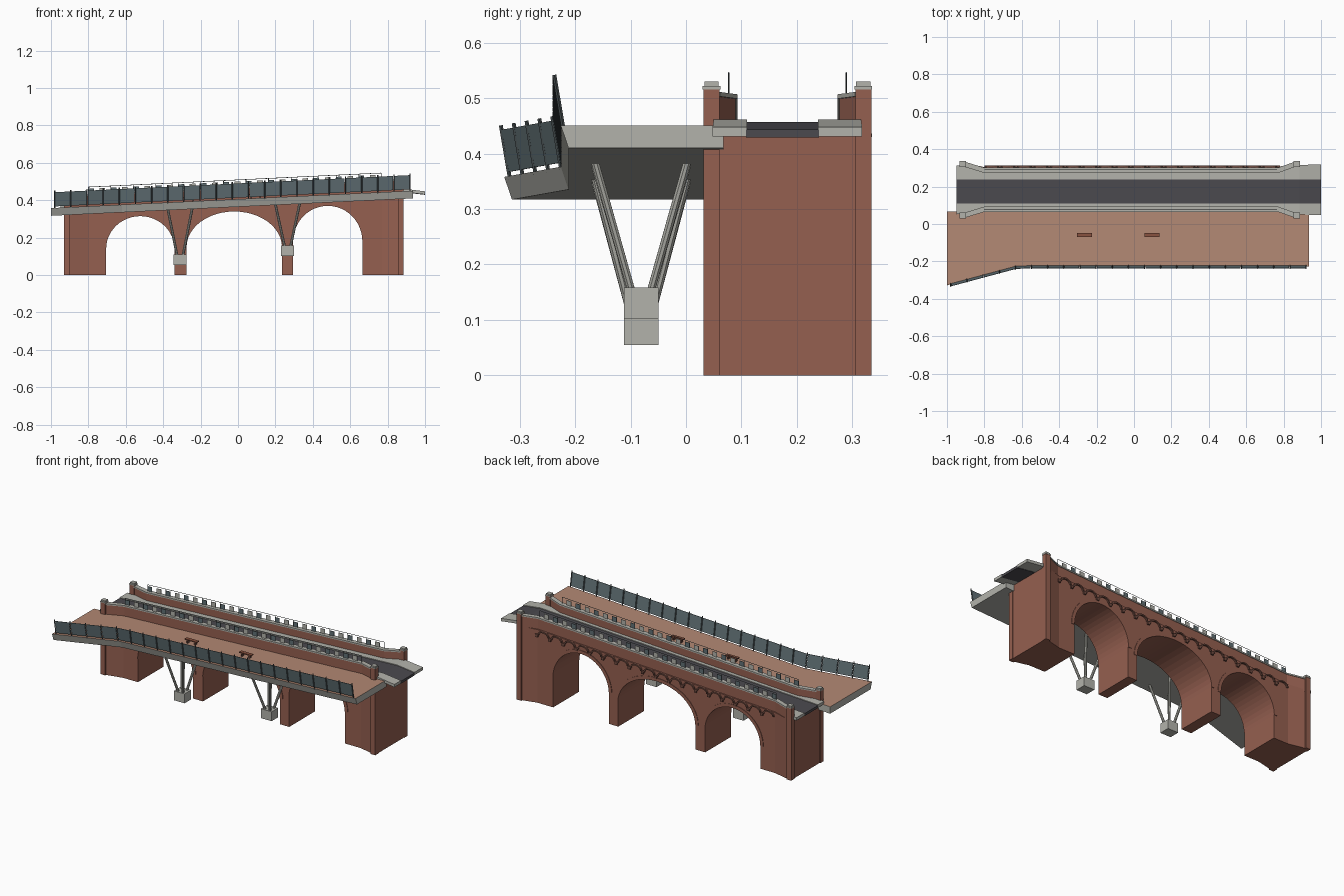
import bpy, bmesh, math
from mathutils import Vector

if "Cube" in bpy.data.objects:
    bpy.data.objects.remove(bpy.data.objects["Cube"])

SLOPE = 0.048


def rise(x, base):
    return base + SLOPE * x


def material(name, r, g, b):
    m = bpy.data.materials.new(name)
    m.use_nodes = True
    m.diffuse_color = (r, g, b, 1)
    m.node_tree.nodes["Principled BSDF"].inputs["Base Color"].default_value = (r, g, b, 1)
    return m


BRICK = material("red brick", 0.30, 0.115, 0.08)
DARK_BRICK = material("dark brick", 0.17, 0.075, 0.055)
STONE = material("pale concrete", 0.45, 0.45, 0.41)
PAVING = material("tan paving", 0.45, 0.25, 0.175)
ASPHALT = material("asphalt", 0.07, 0.067, 0.077)
PANEL = material("blue grey panel", 0.12, 0.165, 0.18)
METAL = material("dark metal", 0.07, 0.085, 0.09)
WOOD = material("bench wood", 0.25, 0.085, 0.05)


def finish(name, bm, *mats):
    bmesh.ops.recalc_face_normals(bm, faces=bm.faces)
    mesh = bpy.data.meshes.new(name)
    bm.to_mesh(mesh)
    bm.free()
    obj = bpy.data.objects.new(name, mesh)
    for m in mats:
        mesh.materials.append(m)
    bpy.context.collection.objects.link(obj)
    return obj


def loft(bm, rings):
    """Skin closed rings of equal length and cap both ends."""
    vs = [[bm.verts.new(p) for p in ring] for ring in rings]
    for a, b in zip(vs, vs[1:]):
        for i in range(len(a)):
            j = (i + 1) % len(a)
            bm.faces.new((a[i], a[j], b[j], b[i]))
    bm.faces.new(vs[0][::-1])
    bm.faces.new(vs[-1])


def box(bm, x0, x1, y0, y1, z0, z1):
    loft(bm, [[(x, y0, z0), (x, y1, z0), (x, y1, z1), (x, y0, z1)] for x in (x0, x1)])


def sloped(bm, stations, low, high):
    """Bar following the bridge slope; stations are (x, y0, y1)."""
    loft(bm, [[(x, a, rise(x, low)), (x, b, rise(x, low)),
               (x, b, rise(x, high)), (x, a, rise(x, high))] for x, a, b in stations])


def beam(bm, a, b, r, sides=4):
    a, b = Vector(a), Vector(b)
    d = (b - a).normalized()
    u = d.orthogonal().normalized()
    v = d.cross(u)
    turn = [math.tau * (k + 0.5) / sides for k in range(sides)]
    loft(bm, [[p + (u * math.cos(t) + v * math.sin(t)) * r for t in turn] for p in (a, b)])


def arc(cx, cz, rx, rz, n):
    return [(cx - rx * math.cos(math.pi * k / n), cz + rz * math.sin(math.pi * k / n))
            for k in range(n + 1)]


MID = 0.183                      # centre line of the road bridge


def mirror_y(y, side):
    return MID + side * (y - MID)


# Arched brick body: left edge, right edge, springing height, crown height
ARCHES = [(-0.705, -0.34, 0.14, 0.315), (-0.275, 0.235, 0.15, 0.34), (0.295, 0.665, 0.18, 0.37)]
outline = [(-0.915, 0)]
for x0, x1, spring, crown in ARCHES:
    outline += [(x0, 0)] + arc((x0 + x1) / 2, spring, (x1 - x0) / 2, crown - spring, 24) + [(x1, 0)]
outline += [(0.87, 0), (0.87, rise(0.87, 0.4)), (-0.915, rise(-0.915, 0.4))]
bm = bmesh.new()
loft(bm, [[(x, y, z) for x, z in outline] for y in (0.062, 0.304)])
finish("arched_body", bm, BRICK)

# Flared abutments at both ends
bm = bmesh.new()
for xin, xout in ((-0.8, -0.925), (0.77, 0.882)):
    loft(bm, [[(x, a, 0), (x, b, 0), (x, b, rise(x, 0.4)), (x, a, rise(x, 0.4))]
              for x, a, b in ((xin, 0.062, 0.304), (xout, 0.034, 0.332))])
finish("abutments", bm, BRICK)

# Thin raised rings round the arches, on both faces
bm = bmesh.new()
for x0, x1, spring, crown in ARCHES:
    c, rx, rz = (x0 + x1) / 2, (x1 - x0) / 2, crown - spring
    ring = arc(c, spring, rx, rz, 24) + arc(c, spring, rx + 0.02, rz + 0.02, 24)[::-1]
    for y0, y1 in ((0.059, 0.063), (0.303, 0.307)):
        loft(bm, [[(x, y, z) for x, z in ring] for y in (y0, y1)])
finish("arch_rings", bm, BRICK)

# Row of small corbel arches below the rear parapet
bm = bmesh.new()
for k in range(18):
    x = -0.76 + k * 0.0875
    z = rise(x, 0.372)
    ring = arc(x, z, 0.03, 0.022, 8) + arc(x, z, 0.038, 0.03, 8)[::-1]
    loft(bm, [[(px, y, pz) for px, pz in ring] for y in (0.303, 0.313)])
    box(bm, x + 0.036, x + 0.052, 0.303, 0.313, z - 0.012, z + 0.006)
finish("corbel_arches", bm, DARK_BRICK)

# Corner pillars with two-step caps
pillars, caps = bmesh.new(), bmesh.new()
for px in (-0.915, 0.87):
    for py in (0.046, 0.32):
        top = rise(px, 0.478)
        box(pillars, px - 0.015, px + 0.015, py - 0.0145, py + 0.0145, 0, top)
        box(caps, px - 0.017, px + 0.017, py - 0.016, py + 0.016, top - 0.004, top + 0.002)
        box(caps, px - 0.014, px + 0.014, py - 0.013, py + 0.013, top + 0.002, top + 0.010)
finish("pillars", pillars, BRICK)
finish("pillar_caps", caps, STONE)

# Parapets and copings, flaring out to the pillars
PATH = [(-0.905, 0.047), (-0.8, 0.079), (0.77, 0.079), (0.86, 0.047)]
walls, copings = bmesh.new(), bmesh.new()
for side in (1, -1):
    for bm, w, low, high in ((walls, 0.010, 0.385, 0.462), (copings, 0.014, 0.462, 0.470)):
        sloped(bm, [(x, mirror_y(y, side) - w, mirror_y(y, side) + w) for x, y in PATH], low, high)
finish("parapets", walls, BRICK)
finish("copings", copings, STONE)

# Handrails with occasional infill panels on both parapets
rails, infill, pale = bmesh.new(), bmesh.new(), bmesh.new()
for side in (1, -1):
    y = mirror_y(0.077, side)
    beam(rails, (-0.8, y, rise(-0.8, 0.509)), (0.765, y, rise(0.765, 0.509)), 0.0015)
    for k in range(14):
        x = -0.8 + k * 0.1204
        beam(rails, (x, y, rise(x, 0.465)), (x, y, rise(x, 0.509)), 0.0015)
        if k < 13:
            sloped(infill, [(x, y - 0.001, y + 0.001), (x + 0.03, y - 0.001, y + 0.001)], 0.472, 0.5)
            sloped(pale, [(x + 0.06, y - 0.001, y + 0.001), (x + 0.09, y - 0.001, y + 0.001)], 0.472, 0.5)
finish("handrails", rails, METAL)
finish("rail_infill", infill, PANEL)
finish("rail_pale_infill", pale, STONE)


# Road and pavements, ending in a ramp that dips down
def roadway(bm, stations, base, thick):
    rings = []
    for x, a, b in stations:
        z = rise(min(x, 0.885), base) - max(0, x - 0.885) * 0.12
        rings.append([(x, a, z - thick), (x, b, z - thick), (x, b, z), (x, a, z)])
    loft(bm, rings)


bm = bmesh.new()
roadway(bm, [(-0.95, 0.108, 0.24), (0.885, 0.108, 0.24), (1.0, 0.108, 0.24)], 0.415, 0.015)
finish("road", bm, ASPHALT)
bm = bmesh.new()
EDGE = [(-0.95, 0.052), (-0.9, 0.054), (-0.8, 0.08), (0.77, 0.08), (0.86, 0.056), (0.885, 0.05), (1.0, 0.048)]
for side in (1, -1):
    roadway(bm, [(x, mirror_y(y, side), 0.11 if side > 0 else 0.238) for x, y in EDGE], 0.419, 0.017)
finish("pavements", bm, STONE)

# Footbridge slab with a tan walking surface
bm = bmesh.new()
FRONT = [(-1.0, -0.328), (-0.62, -0.226), (0.935, -0.226)]
loft(bm, [[(x, y + 0.014, rise(x, 0.365)), (x, 0.068, rise(x, 0.365)),
           (x, 0.068, rise(x, 0.406)), (x, y, rise(x, 0.406))] for x, y in FRONT])
bm.normal_update()
bmesh.ops.recalc_face_normals(bm, faces=bm.faces)
for f in bm.faces:
    f.material_index = 1 if f.normal.z > 0.8 else 0
finish("footbridge_slab", bm, STONE, PAVING)

# Leaning fence along the outer edge
panels, posts = bmesh.new(), bmesh.new()
COUNT = 22


def fence_point(x, h, inset=0.0):
    y = -0.222 - max(0, -0.62 - x) * 0.268
    return Vector((x, y - h * 0.17 + inset, rise(x, 0.406) + h))


for k in range(COUNT + 1):
    x = -0.98 + k * 1.9 / COUNT
    beam(posts, fence_point(x, -0.005), fence_point(x, 0.092), 0.0035)
    if k < COUNT:
        ends = (x + 0.004, x + 1.9 / COUNT - 0.004)
        loft(panels, [[fence_point(e, 0.008, -0.001), fence_point(e, 0.008, 0.001),
                       fence_point(e, 0.084, 0.001), fence_point(e, 0.084, -0.001)] for e in ends])
finish("fence_panels", panels, PANEL)
finish("fence_posts", posts, METAL)

# Footings with four splayed struts each
blocks, struts = bmesh.new(), bmesh.new()
for x, z in ((-0.31, 0.055), (0.265, 0.102)):
    box(blocks, x - 0.035, x + 0.035, -0.112, -0.05, z, z + 0.056)
    for sx in (1, -1):
        for sy in (1, -1):
            tx = x + sx * 0.065
            beam(struts, (x + sx * 0.016, -0.081 + sy * 0.018, z + 0.052),
                 (tx, -0.081 + sy * 0.083, rise(tx, 0.368)), 0.0075, 8)
finish("footings", blocks, STONE)
finish("struts", struts, STONE)

# Two benches on the walkway
seats, legs = bmesh.new(), bmesh.new()
for x in (-0.265, 0.095):
    z = rise(x, 0.406)
    box(seats, x - 0.04, x + 0.04, -0.069, -0.047, z + 0.018, z + 0.024)
    for s in (-0.025, 0.025):
        box(legs, x + s - 0.004, x + s + 0.004, -0.066, -0.05, z - 0.003, z + 0.018)
finish("bench_seats", seats, WOOD)
finish("bench_legs", legs, DARK_BRICK)
